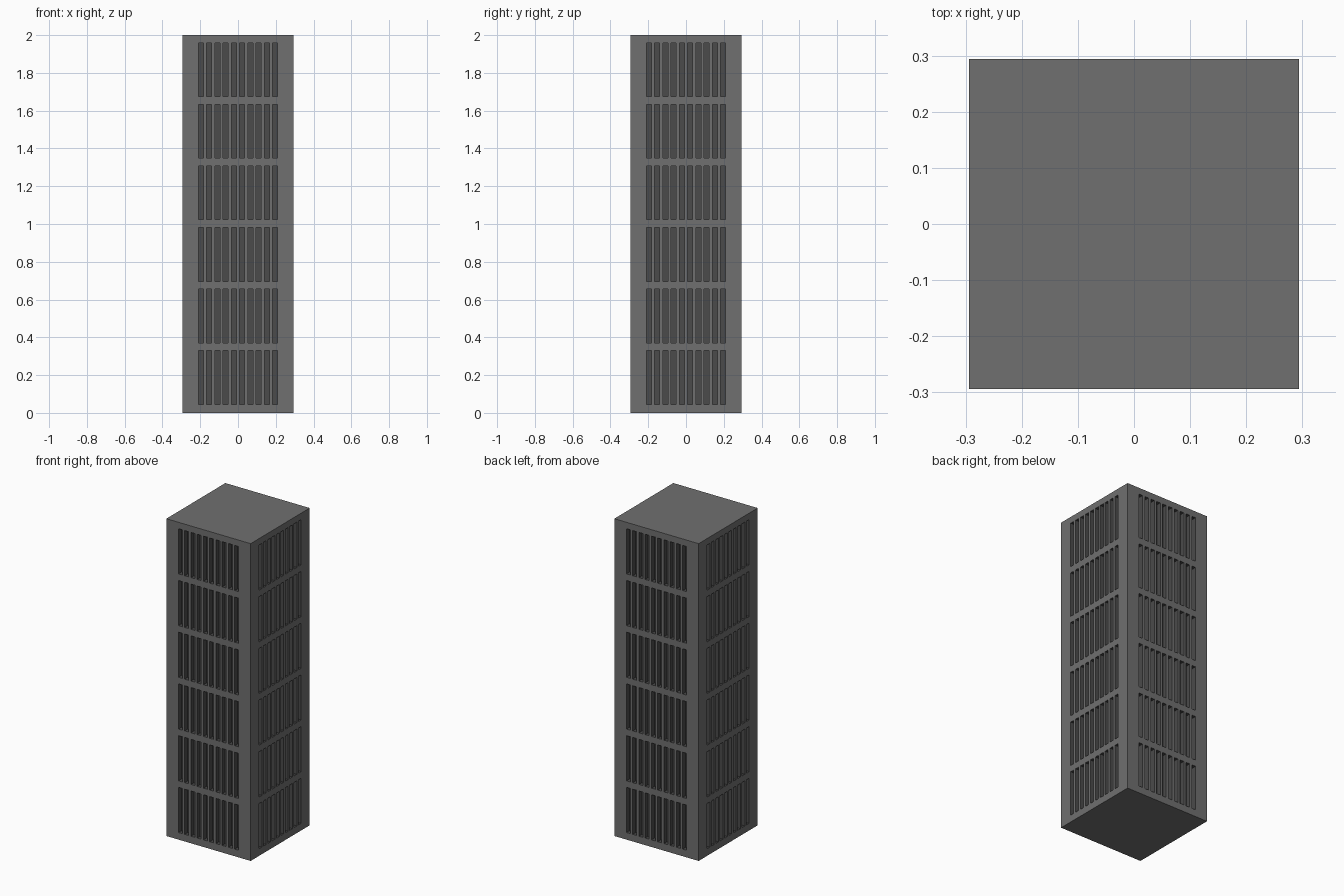
import bpy, bmesh
from math import pi
from mathutils import Matrix

if "Cube" in bpy.data.objects:
    bpy.data.objects.remove(bpy.data.objects["Cube"])

HALF, HEIGHT = 0.294, 2.0
COLS, COL_PITCH, SLOT_W = 10, 0.0436, 0.027
ROWS, ROW_PITCH, SLOT_H = 6, 0.326, 0.285
DEPTH = 0.03


def cuts(count, pitch, size, centre, low, high):
    """Grid lines: outer limits plus both sides of every slot."""
    lines = [low]
    for i in range(count):
        c = centre + (i - (count - 1) / 2) * pitch
        lines += [c - size / 2, c + size / 2]
    return lines + [high]


def grey(name, v):
    mat = bpy.data.materials.new(name)
    mat.diffuse_color = (v, v, v, 1)
    mat.use_nodes = True
    mat.node_tree.nodes["Principled BSDF"].inputs["Base Color"].default_value = mat.diffuse_color
    return mat


xs = cuts(COLS, COL_PITCH, SLOT_W, 0, -HALF, HALF)
zs = cuts(ROWS, ROW_PITCH, SLOT_H, HEIGHT / 2 + 0.002, 0, HEIGHT)
bm = bmesh.new()

# Four facades, each a grid whose window slots are pushed inward
for side in range(4):
    rot = Matrix.Rotation(side * pi / 2, 4, 'Z')
    inward = rot.to_3x3() @ Matrix.Translation((0, DEPTH, 0)).translation
    grid = [[bm.verts.new(rot @ Matrix.Translation((x, -HALF, z)).translation)
             for x in xs] for z in zs]
    slots = []
    for r in range(len(zs) - 1):
        for c in range(len(xs) - 1):
            face = bm.faces.new((grid[r][c], grid[r][c + 1],
                                 grid[r + 1][c + 1], grid[r + 1][c]))
            if r % 2 and c % 2:
                face.material_index = 1
                slots.append(face)
    pushed = bmesh.ops.extrude_discrete_faces(bm, faces=slots)["faces"]
    verts = list({v for f in pushed for v in f.verts})
    bmesh.ops.translate(bm, verts=verts, vec=inward)

# Weld the corners, then close the roof and the base
bmesh.ops.remove_doubles(bm, verts=bm.verts[:], dist=0.0001)
bmesh.ops.holes_fill(bm, edges=[e for e in bm.edges if e.is_boundary], sides=0)
bmesh.ops.recalc_face_normals(bm, faces=bm.faces[:])

mesh = bpy.data.meshes.new("tower_block")
bm.to_mesh(mesh)
bm.free()
mesh.materials.append(grey("wall_grey", 0.16))
mesh.materials.append(grey("slot_grey", 0.07))
tower = bpy.data.objects.new("tower_block", mesh)
bpy.context.collection.objects.link(tower)
